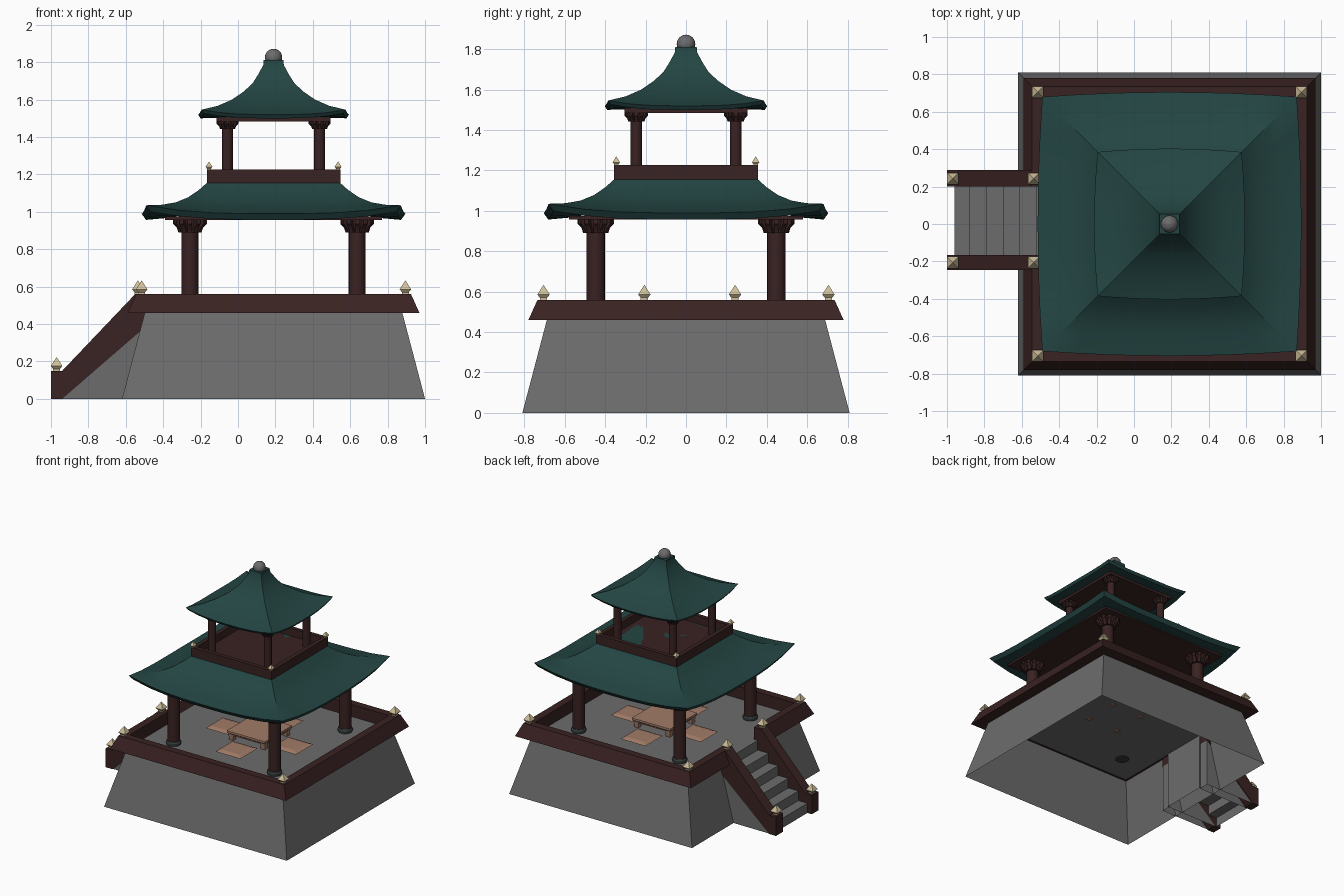
import bpy, bmesh, math
from mathutils import Matrix, Vector

if "Cube" in bpy.data.objects:
    bpy.data.objects.remove(bpy.data.objects["Cube"])

CX = 0.19      # pagoda axis
FLOOR = 0.463  # terrace height


def mat(name, rgb):
    m = bpy.data.materials.new(name)
    m.diffuse_color = (*rgb, 1)
    m.use_nodes = True
    m.node_tree.nodes["Principled BSDF"].inputs["Base Color"].default_value = m.diffuse_color
    return m


STONE = mat("grey stone", (0.15, 0.15, 0.15))
RED = mat("dark red wood", (0.042, 0.016, 0.016))
TEAL = mat("teal roof", (0.017, 0.060, 0.056))
GOLD = mat("pale gold", (0.62, 0.52, 0.32))
TAN = mat("tan wood", (0.36, 0.20, 0.14))
DARK = mat("dark footing", (0.035, 0.045, 0.045))


def finish(bm, name, material, smooth=None, origin=(0, 0, 0)):
    bmesh.ops.recalc_face_normals(bm, faces=bm.faces)
    me = bpy.data.meshes.new(name)
    bm.to_mesh(me)
    bm.free()
    me.materials.append(material)
    ob = bpy.data.objects.new(name, me)
    ob.location = origin
    bpy.context.collection.objects.link(ob)
    if smooth:
        bpy.ops.object.select_all(action='DESELECT')
        bpy.context.view_layer.objects.active = ob
        ob.select_set(True)
        bpy.ops.object.shade_smooth_by_angle(angle=math.radians(smooth))
    return ob


def loft(bm, rings, closed=True, caps=(True, True)):
    """Skin equal-length point rings; optionally cap first and last."""
    vs = [[bm.verts.new(p) for p in r] for r in rings]
    n = len(vs[0])
    for a, b in zip(vs, vs[1:]):
        for i in range(n if closed else n - 1):
            j = (i + 1) % n
            bm.faces.new((a[i], a[j], b[j], b[i]))
    if caps[0]:
        bm.faces.new(vs[0])
    if caps[1]:
        bm.faces.new(vs[-1])


def square(h, z, x=0, y=0):
    return [(x + sx * h, y + sy * h, z) for sx, sy in ((-1, -1), (1, -1), (1, 1), (-1, 1))]


def circle(r, z, n=20):
    return [(r * math.cos(2 * math.pi * i / n), r * math.sin(2 * math.pi * i / n), z) for i in range(n)]


def squares(bm, steps, x=0, y=0, caps=(True, True)):
    loft(bm, [square(h, z, x, y) for h, z in steps], caps=caps)


def side_prism(bm, prof, y0, y1):
    loft(bm, [[(x, y, z) for x, z in prof] for y in (y0, y1)])


def drop_bottom(bm):
    bmesh.ops.delete(bm, geom=[f for f in bm.faces if all(v.co.z < 1e-4 for v in f.verts)], context='FACES')


def corners(d):
    return [(CX + sx * d, sy * d) for sx in (-1, 1) for sy in (-1, 1)]


# Terrace, open underneath
bm = bmesh.new()
squares(bm, [(0.81, 0), (0.688, FLOOR)], caps=(False, True))
finish(bm, "terrace", STONE, origin=(CX, 0, 0))

# Terrace railing with a gap for the stairs
bm = bmesh.new()
prof = [(0.675, FLOOR - 0.003), (0.78, FLOOR - 0.003), (0.735, 0.56), (0.675, 0.56)]
path = [(-1, None, 0.20), (-1, 1, 0), (1, 1, 0), (1, -1, 0), (-1, -1, 0), (-1, None, -0.165)]
loft(bm, [[(sx * h, y if sy is None else sy * h, z) for h, z in prof] for sx, sy, y in path])
finish(bm, "terrace_railing", RED, origin=(CX, 0, 0))

# Stairs: five treads between two sloping rails
edges = [-0.96, -0.88, -0.79, -0.70, -0.615, -0.52]
rise = FLOOR / 6
prof = [(edges[0], 0)]
for i in range(5):
    prof += [(edges[i], rise * (i + 1)), (edges[i + 1], rise * (i + 1))]
prof += [(-0.52, FLOOR), (-0.48, FLOOR), (-0.48, 0)]
bm = bmesh.new()
side_prism(bm, prof, -0.17, 0.205)
drop_bottom(bm)
finish(bm, "stairs", STONE)
rail = [(-1, 0), (-1, 0.15), (-0.94, 0.15), (-0.55, 0.56), (-0.49, 0.56), (-0.49, 0.39), (-0.94, 0)]
for y0, y1, inset in ((0.20, 0.29, (0.2, 0.284)), (-0.247, -0.165, (-0.241, -0.165))):
    bm = bmesh.new()
    side_prism(bm, rail, y0, y1)
    finish(bm, "stair_rail", RED)
    bm = bmesh.new()
    side_prism(bm, [(-0.95, 0), (-0.49, 0.395), (-0.49, 0)], *inset)
    drop_bottom(bm)
    finish(bm, "stair_side", STONE)


# Pointed ornaments on the rails
def ornament(bm, x, y, z, s=1.0):
    squares(bm, [(0.018 * s, z - 0.005), (0.018 * s, z + 0.01 * s), (0.031 * s, z + 0.026 * s),
                 (0.001, z + 0.072 * s)], x, y)


bm = bmesh.new()
for x, y in corners(0.705):
    ornament(bm, x, y, 0.56)
for y in (0.243, -0.206):
    ornament(bm, -0.535, y, 0.56)
    ornament(bm, -0.97, y, 0.15)
for x, y in corners(0.345):
    ornament(bm, x, y, 1.225, 0.6)
finish(bm, "rail_ornaments", GOLD)


# Columns with bracketed capitals
def column(name, x, y, z0, z1, r):
    bm = bmesh.new()
    loft(bm, [circle(r, z0), circle(r, z1)])
    k = r / 0.045
    prof = [(0.03, -0.075), (0.062, -0.075), (0.07, -0.05), (0.09, -0.03), (0.09, 0), (0.03, 0)]
    for i in range(12):
        m = Matrix.Rotation(2 * math.pi * i / 12, 4, 'Z')
        loft(bm, [[m @ Vector((a * k, t * k, z1 + b * k)) for a, b in prof] for t in (-0.012, 0.012)])
    loft(bm, [circle(r * 1.2, z1 - 0.06 * k), circle(r * 1.65, z1)])
    finish(bm, name, RED, 30, (x, y, 0))


for x, y in corners(0.447):
    column("lower_column", x, y, FLOOR, 0.965, 0.045)
    bm = bmesh.new()
    loft(bm, [circle(0.05, FLOOR - 0.008), circle(0.055, FLOOR + 0.012),
              circle(0.055, FLOOR + 0.022), circle(0.049, FLOOR + 0.032)])
    finish(bm, "column_foot", DARK, 30, (x, y, 0))
for x, y in corners(0.246):
    column("upper_column", x, y, 1.16, 1.49, 0.029)


# Curved roofs: rings of (half width, height, corner lift, mid-edge bulge)
def roof(name, rings):
    n = 8
    bm = bmesh.new()
    pts = []
    for h, z, lift, bulge in rings:
        ring = []
        for k in range(4):
            m = Matrix.Rotation(k * math.pi / 2, 4, 'Z')
            for i in range(n):
                t = 2 * i / n - 1
                c = h - bulge
                ring.append(m @ Vector((t * c, -c - bulge * (1 - t * t), z + lift * abs(t) ** 3)))
        pts.append(ring)
    loft(bm, pts)
    bmesh.ops.remove_doubles(bm, verts=bm.verts, dist=1e-5)
    finish(bm, name, TEAL, 28, (CX, 0, 0))


roof("lower_roof", [(0.345, 1.165, 0, 0), (0.40, 1.115, 0.002, 0.001), (0.46, 1.070, 0.008, 0.004),
                    (0.53, 1.035, 0.016, 0.008), (0.61, 1.010, 0.028, 0.014), (0.705, 0.990, 0.045, 0.025),
                    (0.682, 0.957, 0.043, 0.024), (0.56, 0.968, 0.012, 0.01), (0.5, 0.98, 0, 0)])
roof("upper_roof", [(0.053, 1.812, 0, 0), (0.055, 1.785, 0, 0), (0.08, 1.738, 0, 0), (0.11, 1.69, 0, 0),
                    (0.16, 1.642, 0.002, 0.002), (0.23, 1.592, 0.007, 0.006), (0.31, 1.550, 0.017, 0.012),
                    (0.403, 1.520, 0.026, 0.018), (0.390, 1.500, 0.026, 0.018),
                    (0.30, 1.503, 0.005, 0.006), (0.25, 1.51, 0, 0)])

# Ceiling panels under the roofs
for name, h, z0, z1 in (("lower_ceiling", 0.58, 0.957, 0.975), ("upper_ceiling", 0.305, 1.484, 1.508)):
    bm = bmesh.new()
    squares(bm, [(h, z0), (h, z1)])
    finish(bm, name, RED, origin=(CX, 0, 0))

# Balcony: walled tray on the lower roof
bm = bmesh.new()
squares(bm, [(0.357, 1.148), (0.357, 1.226), (0.325, 1.226), (0.325, 1.165)])
finish(bm, "balcony", RED, origin=(CX, 0, 0))

# Ball on the peak
bm = bmesh.new()
bmesh.ops.create_uvsphere(bm, u_segments=20, v_segments=12, radius=0.046)
finish(bm, "peak_ball", STONE, 40, (CX, 0, 1.826))

# Low table
bm = bmesh.new()
squares(bm, [(0.165, 0.515), (0.17, 0.52), (0.17, 0.537), (0.165, 0.54)])
squares(bm, [(0.15, 0.498), (0.15, 0.516)])
for sx in (-1, 1):
    for sy in (-1, 1):
        squares(bm, [(0.017, FLOOR - 0.006), (0.022, 0.516)], sx * 0.14, sy * 0.14)
finish(bm, "table", TAN, origin=(CX, 0, 0))

# Four floor cushions
for k in range(4):
    a = k * math.pi / 2
    bm = bmesh.new()
    squares(bm, [(0.095, FLOOR + 0.001), (0.11, FLOOR + 0.009), (0.075, FLOOR + 0.021)])
    finish(bm, "cushion", TAN, origin=(CX + 0.29 * math.cos(a), 0.29 * math.sin(a), 0))
